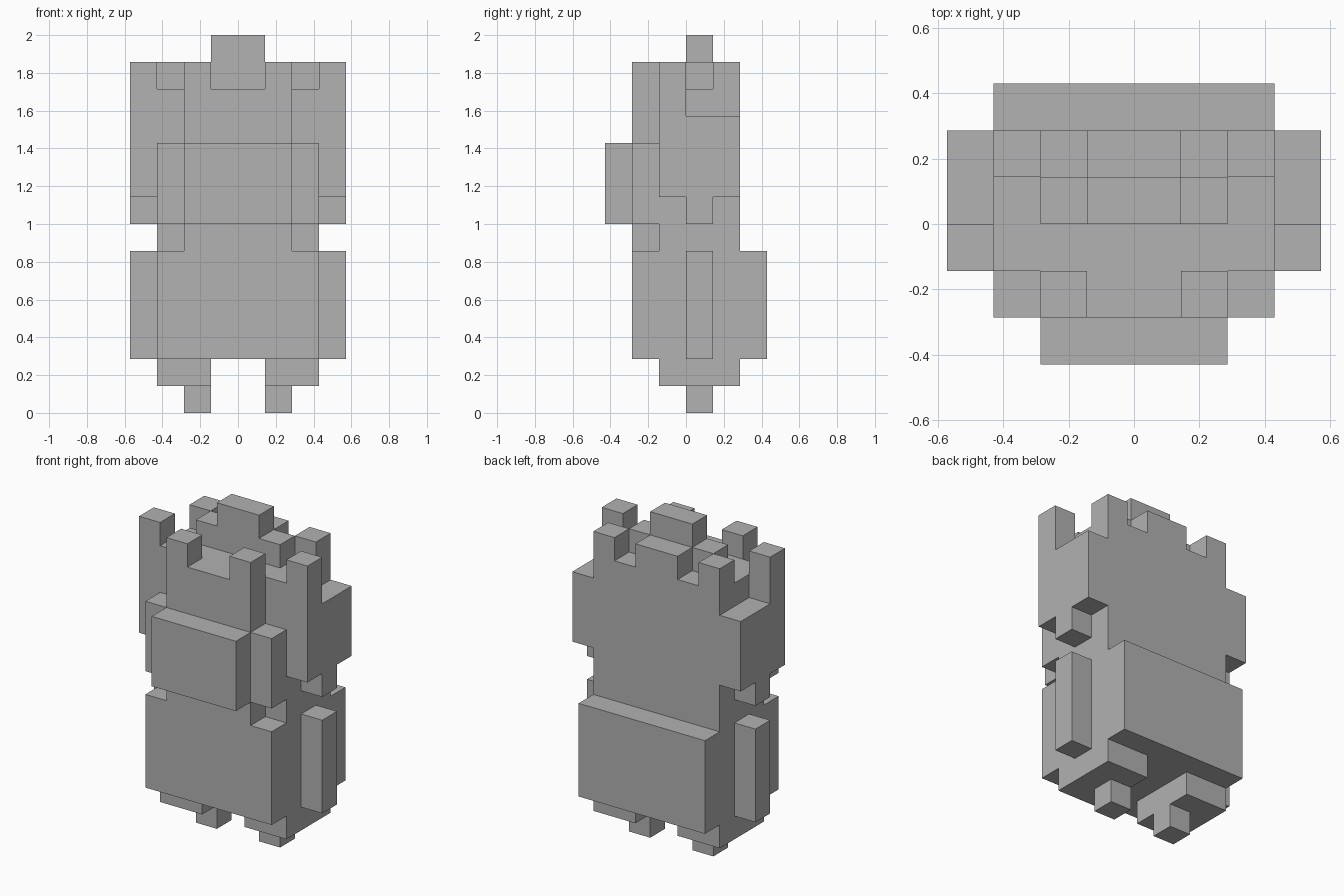
import bpy
import bmesh

cube = bpy.data.objects.get("Cube")
if cube:
    bpy.data.objects.remove(cube, do_unlink=True)

U = 1 / 7  # one block

grey = bpy.data.materials.new("plain_grey")
grey.use_nodes = True
grey.diffuse_color = (0.445, 0.445, 0.445, 1)
grey.node_tree.nodes["Principled BSDF"].inputs["Base Color"].default_value = grey.diffuse_color


def box(name, x, y, z):
    """Block-aligned box given as (low, high) ranges in blocks."""
    bm = bmesh.new()
    bmesh.ops.create_cube(bm, size=1)
    for v in bm.verts:
        v.co = [U * (r[1] if c > 0 else r[0]) for c, r in zip(v.co, (x, y, z))]
    mesh = bpy.data.meshes.new(name)
    bm.to_mesh(mesh)
    bm.free()
    mesh.materials.append(grey)
    obj = bpy.data.objects.new(name, mesh)
    bpy.context.collection.objects.link(obj)
    return obj


def pair(name, x, y, z):
    """The same box on both sides."""
    box("left_" + name, x, y, z)
    box("right_" + name, (-x[1], -x[0]), y, z)


# Lower body, legs and feet
box("lower_body", (-3, 3), (-2, 3), (2, 6))
pair("lower_side_rib", (3, 4), (0, 1), (2, 6))
pair("leg", (1, 3), (-1, 2), (1, 2))
pair("foot", (1, 2), (0, 1), (0, 1))

# Upper body and chest
box("upper_body", (-3, 3), (-1, 2), (6, 12))
box("upper_body_front", (-2, 2), (-2, -1), (6, 12))
box("chest_plate", (-2, 2), (-3, -2), (7, 10))
pair("chest_side", (2, 3), (-2, -1), (7, 10))

# Shoulders
pair("shoulder_front", (3, 4), (-1, 0), (8, 13))
pair("shoulder_back", (3, 4), (0, 2), (8, 11))
pair("shoulder_tip", (3, 4), (0, 1), (7, 8))

# Top blocks
pair("front_prong", (1, 2), (-2, -1), (12, 13))
pair("back_prong", (2, 3), (1, 2), (12, 13))
box("top_block", (-1, 1), (0, 1), (12, 14))
box("top_block_back", (-1, 1), (1, 2), (12, 13))
pair("top_block_side", (1, 2), (0, 1), (12, 13))
